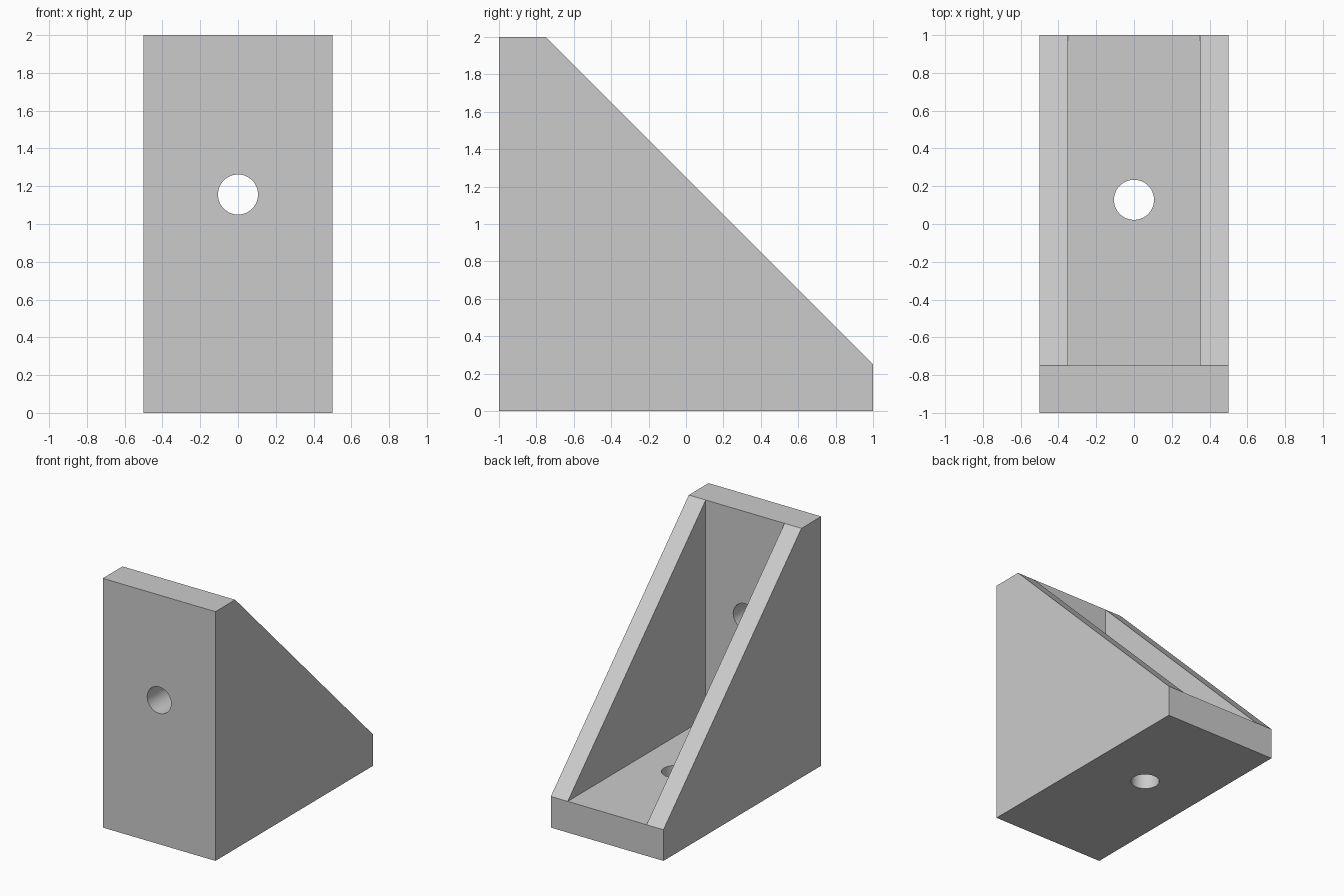
import bpy
import bmesh
import math

cube = bpy.data.objects.get("Cube")
if cube:
    bpy.data.objects.remove(cube, do_unlink=True)

GREY = (0.6, 0.6, 0.6, 1.0)
HALF_WIDTH, RIB, PLATE = 0.5, 0.15, 0.25
HOLE_RADIUS, HOLE_Y, HOLE_Z = 0.106, 0.128, 1.156

grey = bpy.data.materials.new("plain grey")
grey.use_nodes = True
grey.diffuse_color = GREY
grey.node_tree.nodes["Principled BSDF"].inputs["Base Color"].default_value = GREY


def prism(name, profile, half_width):
    """Extrude a (y, z) side profile symmetrically along x."""
    bm = bmesh.new()
    face = bm.faces.new([bm.verts.new((-half_width, y, z)) for y, z in profile])
    extruded = bmesh.ops.extrude_face_region(bm, geom=[face])["geom"]
    moved = [v for v in extruded if isinstance(v, bmesh.types.BMVert)]
    bmesh.ops.translate(bm, verts=moved, vec=(2 * half_width, 0, 0))
    bmesh.ops.recalc_face_normals(bm, faces=bm.faces)
    mesh = bpy.data.meshes.new(name)
    bm.to_mesh(mesh)
    bm.free()
    mesh.materials.append(grey)
    obj = bpy.data.objects.new(name, mesh)
    bpy.context.collection.objects.link(obj)
    return obj


def drill(name, location, tilt):
    """Round cutter for a bolt hole."""
    bpy.ops.mesh.primitive_cylinder_add(vertices=64, radius=HOLE_RADIUS, depth=0.8,
                                        location=location, rotation=(tilt, 0, 0))
    obj = bpy.context.object
    obj.name = name
    obj.data.materials.append(grey)
    return obj


# Solid outer shape with the sloping back
bracket = prism("corner_bracket",
                [(-1, 0), (1, 0), (1, PLATE), (PLATE - 1, 2), (-1, 2)], HALF_WIDTH)

# Pocket between the two side ribs, then one bolt hole per plate
cutters = [
    prism("pocket_cutter",
          [(PLATE - 1, PLATE), (1.5, PLATE), (1.5, 2.5), (PLATE - 1, 2.5)],
          HALF_WIDTH - RIB),
    drill("wall_hole_cutter", (0, -0.9, HOLE_Z), math.pi / 2),
    drill("base_hole_cutter", (0, HOLE_Y, 0.1), 0),
]
bpy.ops.object.select_all(action="DESELECT")
bracket.select_set(True)
bpy.context.view_layer.objects.active = bracket
for cutter in cutters:
    cutter.hide_render = True
    cut = bracket.modifiers.new(cutter.name, "BOOLEAN")
    cut.operation = "DIFFERENCE"
    cut.solver = "EXACT"
    cut.object = cutter
    bpy.ops.object.modifier_apply(modifier=cut.name)
    bpy.data.objects.remove(cutter, do_unlink=True)

# Smooth hole walls, crisp edges elsewhere
bpy.ops.object.shade_smooth_by_angle(angle=math.radians(30))
